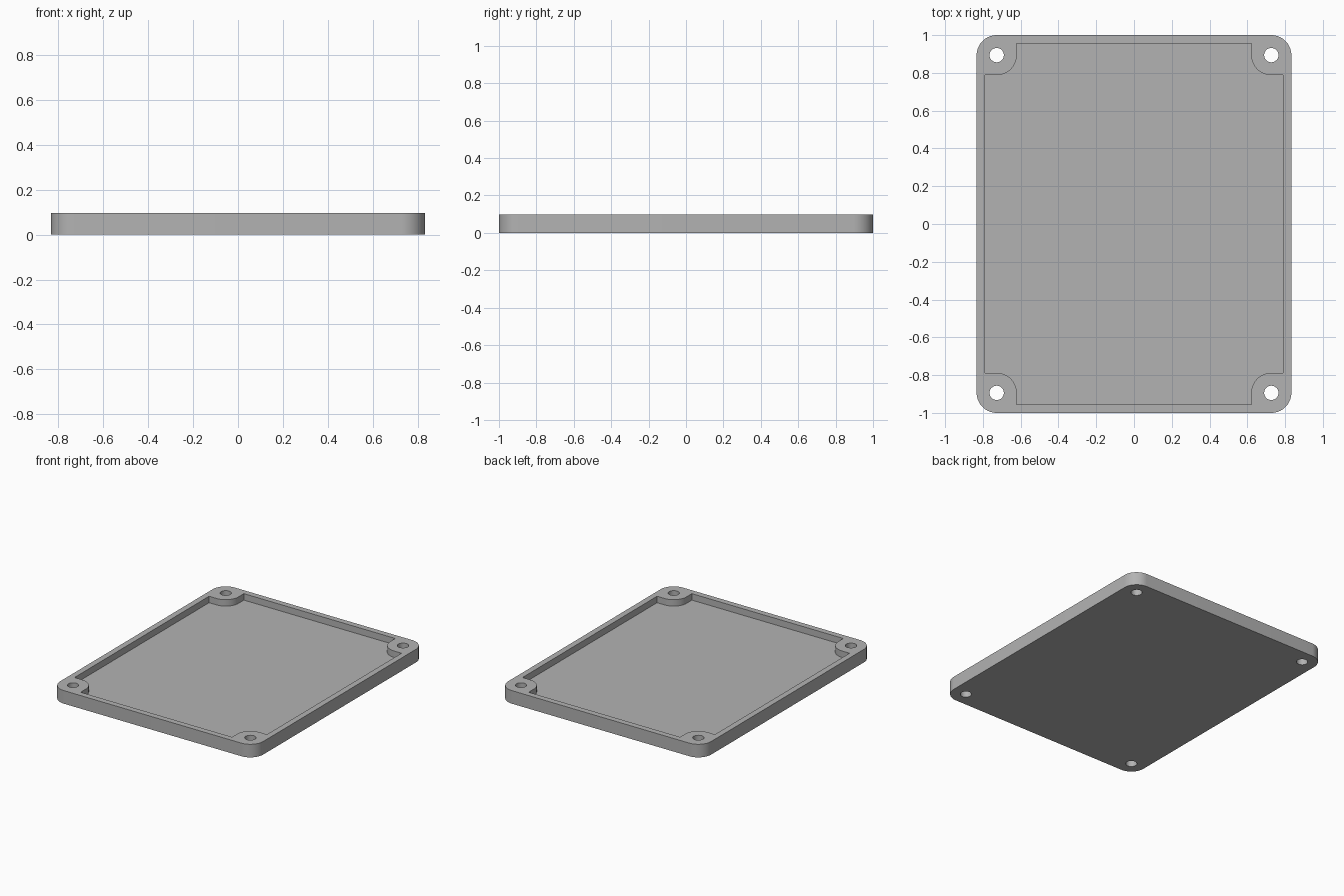
import bpy, bmesh
from math import cos, sin, radians

if "Cube" in bpy.data.objects:
    bpy.data.objects.remove(bpy.data.objects["Cube"])

HX, HY, H = 0.833, 1.0, 0.097      # half width, half length, height
FLOOR = 0.049                      # pocket floor height
CX, CY, R = 0.727, 0.894, 0.106    # corner centre and corner / boss radius
PX, PY = 0.789, 0.956              # pocket half sizes
HOLE_R = 0.038

grey = bpy.data.materials.new("grey")
grey.diffuse_color = (0.45, 0.45, 0.45, 1)
grey.use_nodes = True
grey.node_tree.nodes["Principled BSDF"].inputs["Base Color"].default_value = grey.diffuse_color


def arc(cx, cy, r, a0, a1, n):
    return [(cx + r * cos(radians(a0 + (a1 - a0) * i / n)),
             cy + r * sin(radians(a0 + (a1 - a0) * i / n))) for i in range(n + 1)]


def four_way(quarter):
    """Mirror a counter-clockwise first-quadrant outline into a closed loop."""
    left = [(-x, y) for x, y in reversed(quarter)]
    half = quarter + left
    return half + [(-x, -y) for x, y in half]


def prism(name, outline, z0, z1):
    bm = bmesh.new()
    face = bm.faces.new([bm.verts.new((x, y, z0)) for x, y in outline])
    out = bmesh.ops.extrude_face_region(bm, geom=[face])
    top = [v for v in out["geom"] if isinstance(v, bmesh.types.BMVert)]
    bmesh.ops.translate(bm, verts=top, vec=(0, 0, z1 - z0))
    bmesh.ops.recalc_face_normals(bm, faces=bm.faces)
    mesh = bpy.data.meshes.new(name)
    bm.to_mesh(mesh)
    bm.free()
    mesh.materials.append(grey)
    obj = bpy.data.objects.new(name, mesh)
    bpy.context.collection.objects.link(obj)
    return obj


# Rounded plate
cover = prism("cover_plate", four_way(arc(CX, CY, R, 0, 90, 16)), 0, H)

# Pocket that leaves a thin rim and a rounded boss at each corner
pocket = [(PX, CY - R)] + arc(CX, CY, R, 270, 180, 16) + [(CX - R, PY)]
cutters = [prism("pocket_cutter", four_way(pocket), FLOOR, H + 0.1)]

# Screw holes through the bosses
for sx in (-1, 1):
    for sy in (-1, 1):
        ring = arc(sx * CX, sy * CY, HOLE_R, 0, 360, 32)[:-1]
        cutters.append(prism("hole_cutter", ring, -0.1, H + 0.1))

bpy.context.view_layer.objects.active = cover
cover.select_set(True)
for cutter in cutters:
    mod = cover.modifiers.new("cut", 'BOOLEAN')
    mod.operation = 'DIFFERENCE'
    mod.solver = 'EXACT'
    mod.object = cutter
    bpy.ops.object.modifier_apply(modifier=mod.name)
    bpy.data.objects.remove(cutter)

bpy.ops.object.shade_smooth_by_angle(angle=radians(30))
